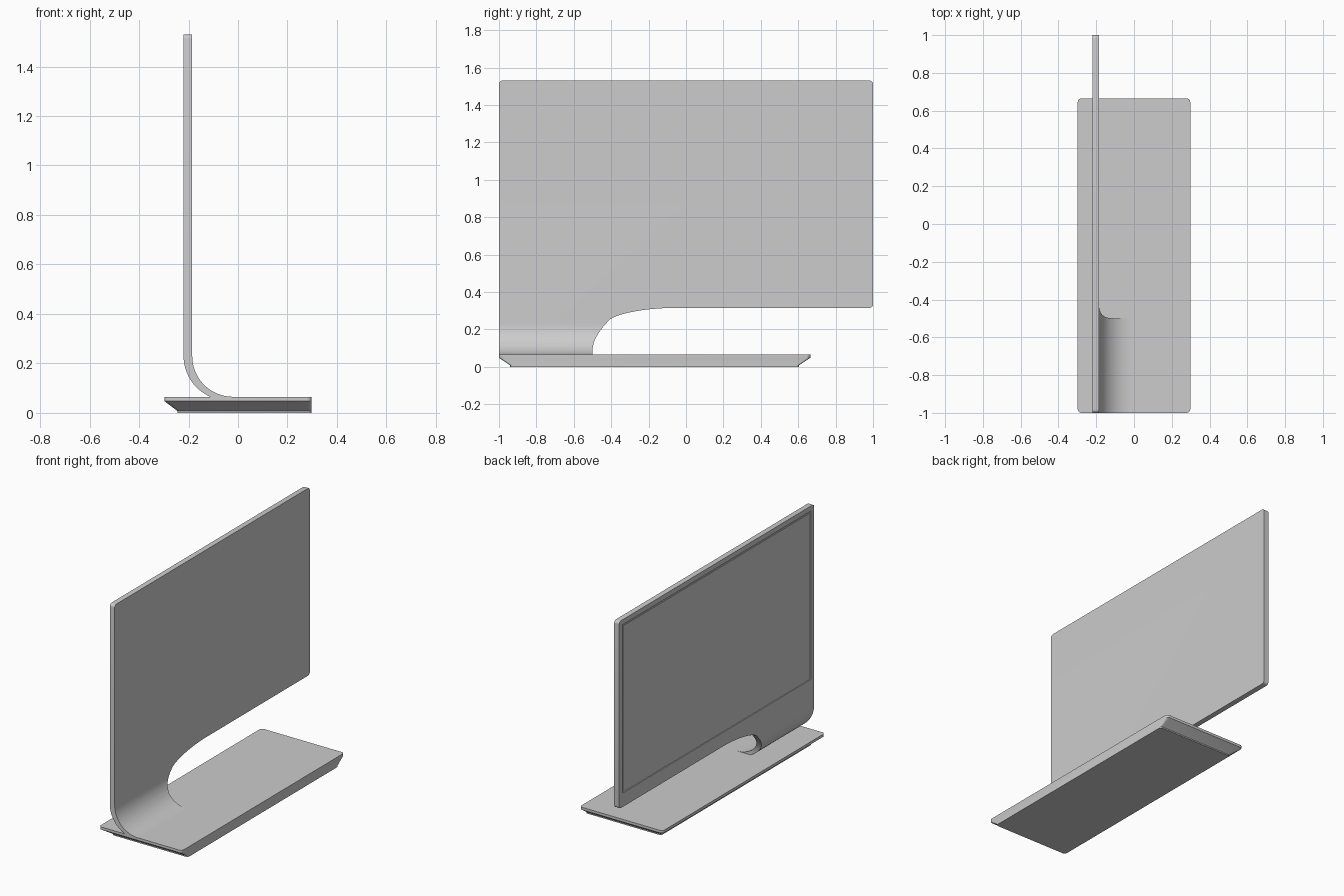
import bpy, bmesh, math
from mathutils import Vector

if "Cube" in bpy.data.objects:
    bpy.data.objects.remove(bpy.data.objects["Cube"])

grey = bpy.data.materials.new("light grey")
grey.diffuse_color = (0.604, 0.604, 0.604, 1)
grey.use_nodes = True
grey.node_tree.nodes["Principled BSDF"].inputs["Base Color"].default_value = grey.diffuse_color


def make_object(name, bm):
    bmesh.ops.recalc_face_normals(bm, faces=bm.faces)
    mesh = bpy.data.meshes.new(name)
    bm.to_mesh(mesh)
    bm.free()
    mesh.materials.append(grey)
    ob = bpy.data.objects.new(name, mesh)
    bpy.context.collection.objects.link(ob)
    return ob


def loft(name, rings):
    """Skin a solid through rings of equal point count."""
    bm = bmesh.new()
    loops = [[bm.verts.new(p) for p in ring] for ring in rings]
    n = len(loops[0])
    for a, b in zip(loops, loops[1:]):
        for i in range(n):
            j = (i + 1) % n
            bm.faces.new((a[i], a[j], b[j], b[i]))
    bm.faces.new(loops[0][::-1])
    bm.faces.new(loops[-1])
    return make_object(name, bm)


def arc(cx, cy, r, start, end, steps):
    return [(cx + r * math.cos(math.radians(start + (end - start) * i / steps)),
             cy + r * math.sin(math.radians(start + (end - start) * i / steps)))
            for i in range(steps + 1)]


def rounded_rect(x0, x1, y0, y1, r, z):
    pts = (arc(x1 - r, y1 - r, r, 0, 90, 6) + arc(x0 + r, y1 - r, r, 90, 180, 6)
           + arc(x0 + r, y0 + r, r, 180, 270, 6) + arc(x1 - r, y0 + r, r, 270, 360, 6))
    return [(x, y, z) for x, y in pts]


def box(name, x0, x1, y0, y1, z0, z1):
    return loft(name, [[(x, y0, z0), (x, y1, z0), (x, y1, z1), (x, y0, z1)] for x in (x0, x1)])


def boolean(ob, cutter, operation):
    cutter.hide_render = True
    mod = ob.modifiers.new("cut", 'BOOLEAN')
    mod.object, mod.operation, mod.solver = cutter, operation, 'EXACT'
    bpy.context.view_layer.objects.active = ob
    bpy.ops.object.modifier_apply(modifier=mod.name)
    bpy.data.objects.remove(cutter)


def smooth(ob):
    bpy.ops.object.select_all(action='DESELECT')
    ob.select_set(True)
    bpy.context.view_layer.objects.active = ob
    bpy.ops.object.shade_smooth_by_angle(angle=math.radians(30))


def bezier(a, b, c, d, steps):
    a, b, c, d = map(Vector, (a, b, c, d))
    return [tuple(a * (1 - t) ** 3 + b * 3 * t * (1 - t) ** 2 + c * 3 * t * t * (1 - t) + d * t ** 3)
            for t in (i / steps for i in range(steps + 1))]


# Base plate: flared underside on three sides, straight on the +x side
base = loft("base_plate", [
    rounded_rect(-0.245, 0.298, -0.94, 0.605, 0.015, 0),
    rounded_rect(-0.245, 0.298, -0.94, 0.605, 0.015, 0.008),
    rounded_rect(-0.298, 0.298, -1.0, 0.665, 0.02, 0.048),
    rounded_rect(-0.298, 0.298, -1.0, 0.665, 0.02, 0.065)])
smooth(base)

# Panel: a sheet that bends into the base
profile = ([(-0.22, 1.6)] + arc(-0.04, 0.23, 0.18, 180, 270, 20)
           + arc(-0.02, 0.23, 0.165, 270, 180, 20) + [(-0.185, 1.6)])
panel = loft("display_panel", [[(x, y, z) for x, z in profile] for y in (-1.1, 1.1)])

# Side outline with rounded corners and the swept cutout that leaves one foot
r = 0.018
outline = ([(-1, 0.0), (-0.5, 0.0)]
           + bezier((-0.5, 0.085), (-0.5, 0.15), (-0.45, 0.21), (-0.405, 0.255), 10)
           + bezier((-0.405, 0.255), (-0.35, 0.29), (-0.2, 0.315), (-0.06, 0.315), 12)[1:]
           + arc(1 - r, 0.315 + r, r, 270, 360, 6) + arc(1 - r, 1.53 - r, r, 0, 90, 6)
           + arc(-1 + r, 1.53 - r, r, 90, 180, 6))
boolean(panel, loft("outline_cutter", [[(x, y, z) for y, z in outline] for x in (-0.5, 0.5)]),
        'INTERSECT')

# Shallow screen recess with the screen set inside it
boolean(panel, box("recess_cutter", -0.3, -0.214, -0.967, 0.967, 0.405, 1.497), 'DIFFERENCE')
smooth(panel)
box("screen", -0.217, -0.213, -0.955, 0.955, 0.417, 1.485)
